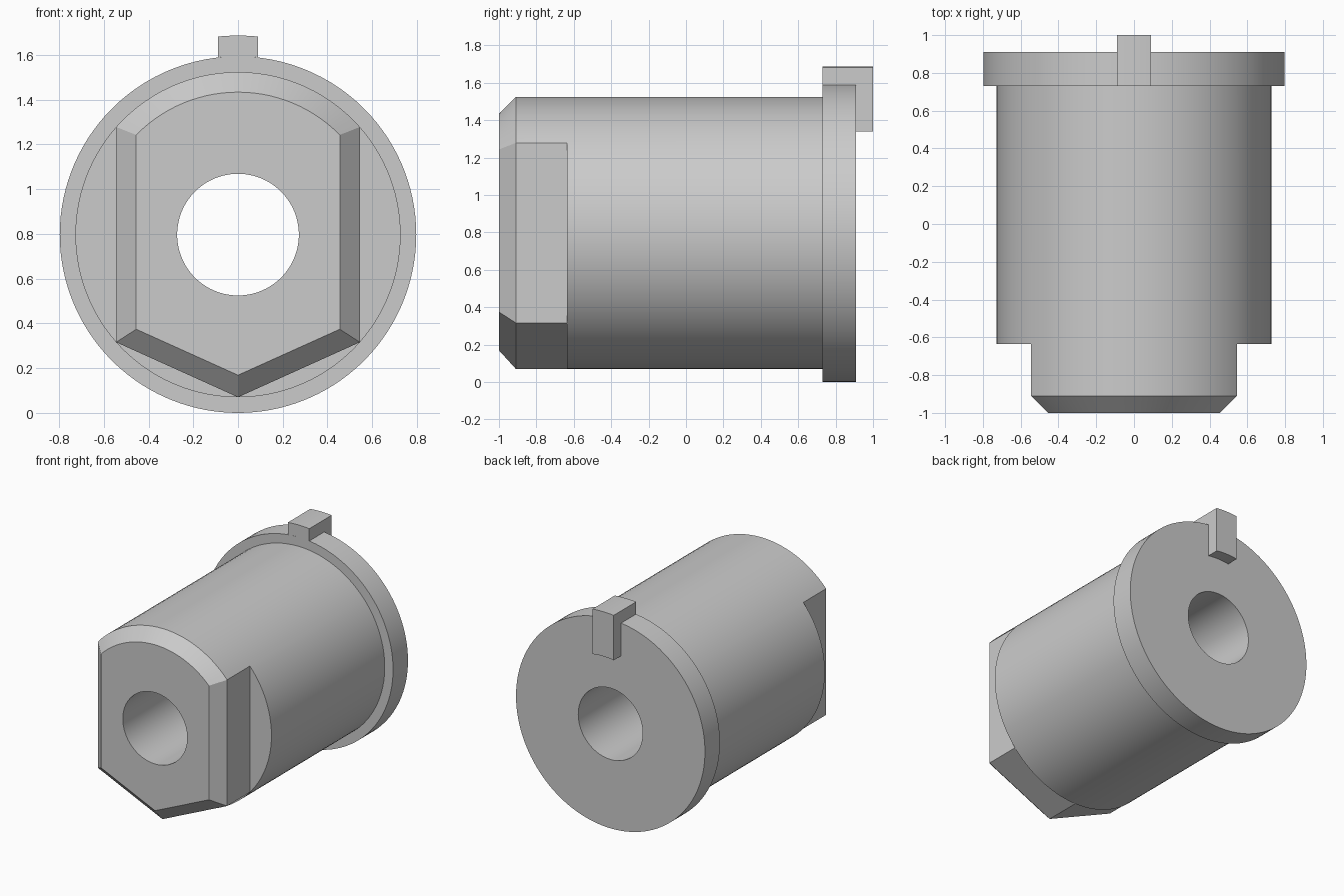
import bpy
import bmesh
from math import sin, cos, tan, asin, pi, sqrt
from mathutils import Vector

cube = bpy.data.objects.get("Cube")
if cube:
    bpy.data.objects.remove(cube, do_unlink=True)

AXIS_Z = 0.797          # height of the bore axis
BORE, BODY, FLANGE = 0.272, 0.727, 0.797
FLAT, BEVEL = 0.545, 0.09
FLANGE_FRONT, FLANGE_BACK = 0.73, 0.91

grey = bpy.data.materials.new("plain grey")
grey.use_nodes = True
colour = (0.6, 0.6, 0.6, 1)
grey.diffuse_color = colour
grey.node_tree.nodes["Principled BSDF"].inputs["Base Color"].default_value = colour


def finish(bm, name):
    bmesh.ops.remove_doubles(bm, verts=bm.verts, dist=0.00005)
    bmesh.ops.recalc_face_normals(bm, faces=bm.faces)
    mesh = bpy.data.meshes.new(name)
    bm.to_mesh(mesh)
    bm.free()
    mesh.materials.append(grey)
    obj = bpy.data.objects.new(name, mesh)
    bpy.context.collection.objects.link(obj)
    bpy.ops.object.select_all(action='DESELECT')
    obj.select_set(True)
    bpy.context.view_layer.objects.active = obj
    bpy.ops.object.shade_smooth_by_angle(angle=0.4)


def polar(radius, angle):
    return Vector((radius * sin(angle), radius * cos(angle)))


# Head outline: rounded top, two side flats and a V underneath.
# Angles run clockwise from the top; every outer corner lies on the body circle.
corner = asin(FLAT / BODY)
stops = [-corner, corner, pi - corner, pi, pi + corner, 2 * pi - corner]
counts = [28, 28, 18, 18, 28]

# Corners of the bevelled front face
in_x, in_r = FLAT - BEVEL, BODY - BEVEL
slope = (BODY - sqrt(BODY**2 - FLAT**2)) / FLAT
in_tip = -BODY + BEVEL * sqrt(1 + slope**2)
in_top, in_low = sqrt(in_r**2 - in_x**2), in_tip + slope * in_x
inner = [Vector(p) for p in [(-in_x, in_top), (in_x, in_top), (in_x, in_low),
                             (0, in_tip), (-in_x, in_low), (-in_x, in_top)]]

angles, head, face = [], [], []
for k, n in enumerate(counts):
    a, b = stops[k], stops[k + 1]
    for i in range(n):
        ang = a + (b - a) * i / n
        angles.append(ang)
        if k == 0:                      # rounded top
            head.append(polar(BODY, ang))
            c = asin(in_x / in_r)
            face.append(polar(in_r, -c + 2 * c * i / n))
        else:                           # straight sides
            t = 0.5 + 0.5 * tan(ang - (a + b) / 2) / tan((b - a) / 2)
            head.append(polar(BODY, a).lerp(polar(BODY, b), t))
            face.append(inner[k].lerp(inner[k + 1], t))


def circle(radius):
    return [polar(radius, a) for a in angles]


# Bushing: sections joined from the front of the bore, around the outside, and back
sections = [(-1, circle(BORE)), (-1, face), (-0.91, head), (-0.635, head),
            (-0.635, circle(BODY)), (FLANGE_FRONT, circle(BODY)),
            (FLANGE_FRONT, circle(FLANGE)), (FLANGE_BACK, circle(FLANGE)),
            (FLANGE_BACK, circle(BORE))]
bm = bmesh.new()
rings = [[bm.verts.new((p.x, y, AXIS_Z + p.y)) for p in pts] for y, pts in sections]
count = len(angles)
for j, ring in enumerate(rings):
    following = rings[(j + 1) % len(rings)]
    for i in range(count):
        n = (i + 1) % count
        bm.faces.new((ring[i], ring[n], following[n], following[i]))
finish(bm, "flanged_bushing")

# Locating key: an L-shaped profile hooked over the flange, curved with it
profile = [(FLANGE_FRONT, FLANGE), (FLANGE_FRONT, 0.89), (1, 0.89),
           (1, 0.55), (FLANGE_BACK, 0.55), (FLANGE_BACK, FLANGE)]
bm = bmesh.new()
steps = 8
slices = []
for i in range(steps + 1):
    x = 0.09 * (2 * i / steps - 1)
    slices.append([bm.verts.new((x, y, AXIS_Z + sqrt(r * r - x * x))) for y, r in profile])
for s, t in zip(slices, slices[1:]):
    for i in range(4):                  # the two sides touching the flange stay open
        bm.faces.new((s[i], s[i + 1], t[i + 1], t[i]))
bm.faces.new(slices[0])
bm.faces.new(slices[-1])
finish(bm, "locating_key")
